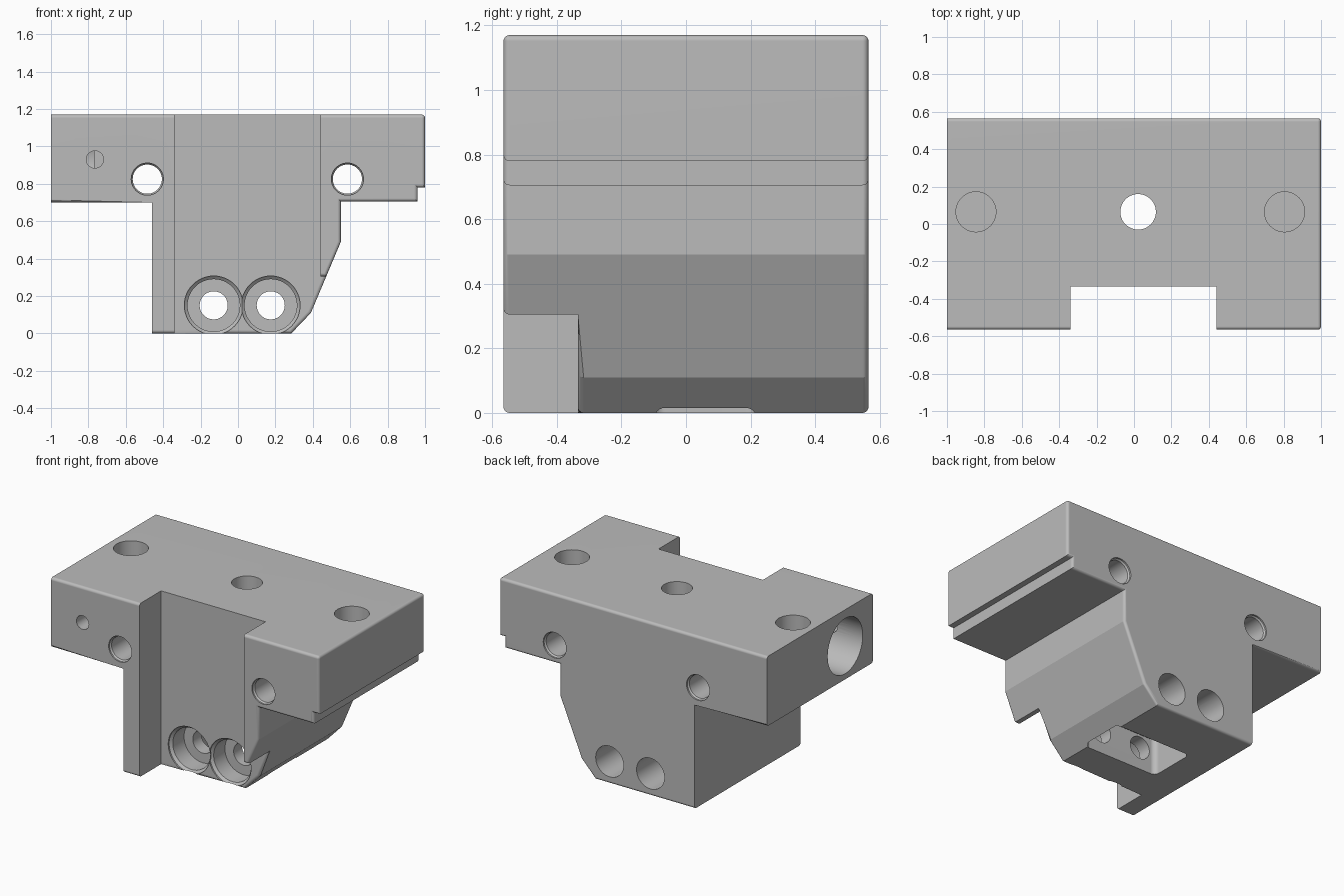
import bpy, bmesh, math
from mathutils import Vector

if "Cube" in bpy.data.objects:
    bpy.data.objects.remove(bpy.data.objects["Cube"], do_unlink=True)

HALF_DEPTH, TOP, NOTCH_Y = 0.565, 1.17, -0.335

metal = bpy.data.materials.new("plain_grey")
metal.use_nodes = True
metal.diffuse_color = (0.5, 0.5, 0.5, 1)
metal.node_tree.nodes["Principled BSDF"].inputs["Base Color"].default_value = metal.diffuse_color


def to_object(name, bm):
    bmesh.ops.recalc_face_normals(bm, faces=bm.faces)
    mesh = bpy.data.meshes.new(name)
    bm.to_mesh(mesh)
    bm.free()
    mesh.materials.append(metal)
    obj = bpy.data.objects.new(name, mesh)
    bpy.context.collection.objects.link(obj)
    return obj


def prism(name, profile, y0, y1):
    """Extrude an x-z profile along y."""
    bm = bmesh.new()
    face = bm.faces.new([bm.verts.new((x, y0, z)) for x, z in profile])
    new = bmesh.ops.extrude_face_region(bm, geom=[face])["geom"]
    bmesh.ops.translate(bm, vec=(0, y1 - y0, 0),
                        verts=[v for v in new if isinstance(v, bmesh.types.BMVert)])
    return to_object(name, bm)


def box(name, x0, x1, y0, y1, z0, z1):
    return prism(name, [(x0, z0), (x1, z0), (x1, z1), (x0, z1)], y0, y1)


def bore(name, axis, a, b, steps, sides=48):
    """Stepped drill along an axis through (a, b); steps are (distance, radius)."""
    bm = bmesh.new()
    rings = []
    for t, r in steps:
        ring = []
        for i in range(sides):
            ang = math.tau * i / sides
            co = [a + r * math.cos(ang), b + r * math.sin(ang)]
            co.insert("XYZ".index(axis), t)
            ring.append(bm.verts.new(co))
        rings.append(ring)
    for low, high in zip(rings, rings[1:]):
        for i in range(sides):
            j = (i + 1) % sides
            bm.faces.new((low[i], low[j], high[j], high[i]))
    bm.faces.new(rings[0])
    bm.faces.new(rings[-1])
    return to_object(name, bm)


def cut(target, cutter):
    cutter.hide_render = True
    mod = target.modifiers.new("cut", "BOOLEAN")
    mod.operation, mod.solver, mod.object = "DIFFERENCE", "EXACT", cutter
    bpy.context.view_layer.objects.active = target
    bpy.ops.object.modifier_apply(modifier=mod.name)
    bpy.data.objects.remove(cutter, do_unlink=True)


# Main block: wide top with a tapered lower body
block = prism("mounting_block", [
    (-1, 0.70), (-1, TOP), (1, TOP), (1, 0.78), (0.96, 0.78), (0.96, 0.705),
    (0.55, 0.705), (0.55, 0.49), (0.39, 0.11), (0.285, 0), (-0.46, 0), (-0.46, 0.70)],
    -HALF_DEPTH, HALF_DEPTH)

# Front channel, opened sideways near the bottom
cut(block, prism("channel", [(-0.34, -0.1), (0.8, -0.1), (0.8, 0.305),
                             (0.44, 0.305), (0.44, 1.3), (-0.34, 1.3)], -0.7, NOTCH_Y))


# Rounded outer edges
def wants_rounding(edge):
    if len(edge.link_faces) != 2 or edge.calc_face_angle_signed() < 0.5:
        return False
    p, q = (v.co for v in edge.verts)
    d = q - p
    if abs(d.y) > 0.01:
        return min(p.x, q.x) > 0.99 and min(p.z, q.z) > TOP - 0.01
    if abs(d.x) < 0.01:
        return p.x > 0.5
    return True


bm = bmesh.new()
bm.from_mesh(block.data)
bmesh.ops.remove_doubles(bm, verts=bm.verts, dist=0.0005)
bmesh.ops.dissolve_limit(bm, angle_limit=0.01, verts=bm.verts, edges=bm.edges)
bmesh.ops.recalc_face_normals(bm, faces=bm.faces)
bmesh.ops.bevel(bm, geom=[e for e in bm.edges if wants_rounding(e)], offset=0.018,
                offset_type="OFFSET", segments=6, profile=0.5, affect="EDGES",
                clamp_overlap=True)
bm.to_mesh(block.data)
bm.free()

# Pocket in the underside with rounded vertical corners
pocket = box("pocket", -0.25, 0.30, -0.10, 0.22, -0.1, 0.24)
bm = bmesh.new()
bm.from_mesh(pocket.data)
upright = [e for e in bm.edges if abs(e.verts[0].co.z - e.verts[1].co.z) > 0.1]
bmesh.ops.bevel(bm, geom=upright, offset=0.035, segments=6, profile=0.5, affect="EDGES")
bm.to_mesh(pocket.data)
bm.free()
cut(block, pocket)

# Lower screw holes: counterbored in front, wider at the back
for x in (-0.13, 0.175):
    cut(block, bore("counterbore", "Y", x, 0.15, [
        (-0.45, 0.157), (-0.325, 0.157), (-0.31, 0.14), (-0.19, 0.14),
        (-0.19, 0.075), (0.05, 0.075)]))
    cut(block, bore("back_hole", "Y", x, 0.15, [(0.1, 0.104), (0.7, 0.104)]))

# Upper through holes with small chamfers
for x in (-0.485, 0.585):
    cut(block, bore("through_hole", "Y", x, 0.825, [
        (-0.7, 0.086), (-0.555, 0.086), (-0.545, 0.078),
        (0.545, 0.078), (0.555, 0.086), (0.7, 0.086)]))

# Holes in the top face: two blind, one through to the pocket
for x in (-0.845, 0.805):
    cut(block, bore("top_hole", "Z", x, 0.065, [(0.8, 0.107), (1.3, 0.107)]))
cut(block, bore("centre_hole", "Z", 0.022, 0.065, [(0.1, 0.095), (1.3, 0.095)]))

# Side bore and the small locking hole that meets it
cut(block, bore("side_bore", "X", -0.27, 0.925, [(-1.2, 0.187), (-0.77, 0.187)]))
cut(block, bore("locking_hole", "Y", -0.765, 0.93, [(-0.7, 0.046), (-0.27, 0.046)]))

# Shading
bpy.ops.object.select_all(action="DESELECT")
block.select_set(True)
bpy.context.view_layer.objects.active = block
bpy.ops.object.shade_smooth_by_angle(angle=math.radians(19))
weighted = block.modifiers.new("even_normals", "WEIGHTED_NORMAL")
weighted.keep_sharp = True
